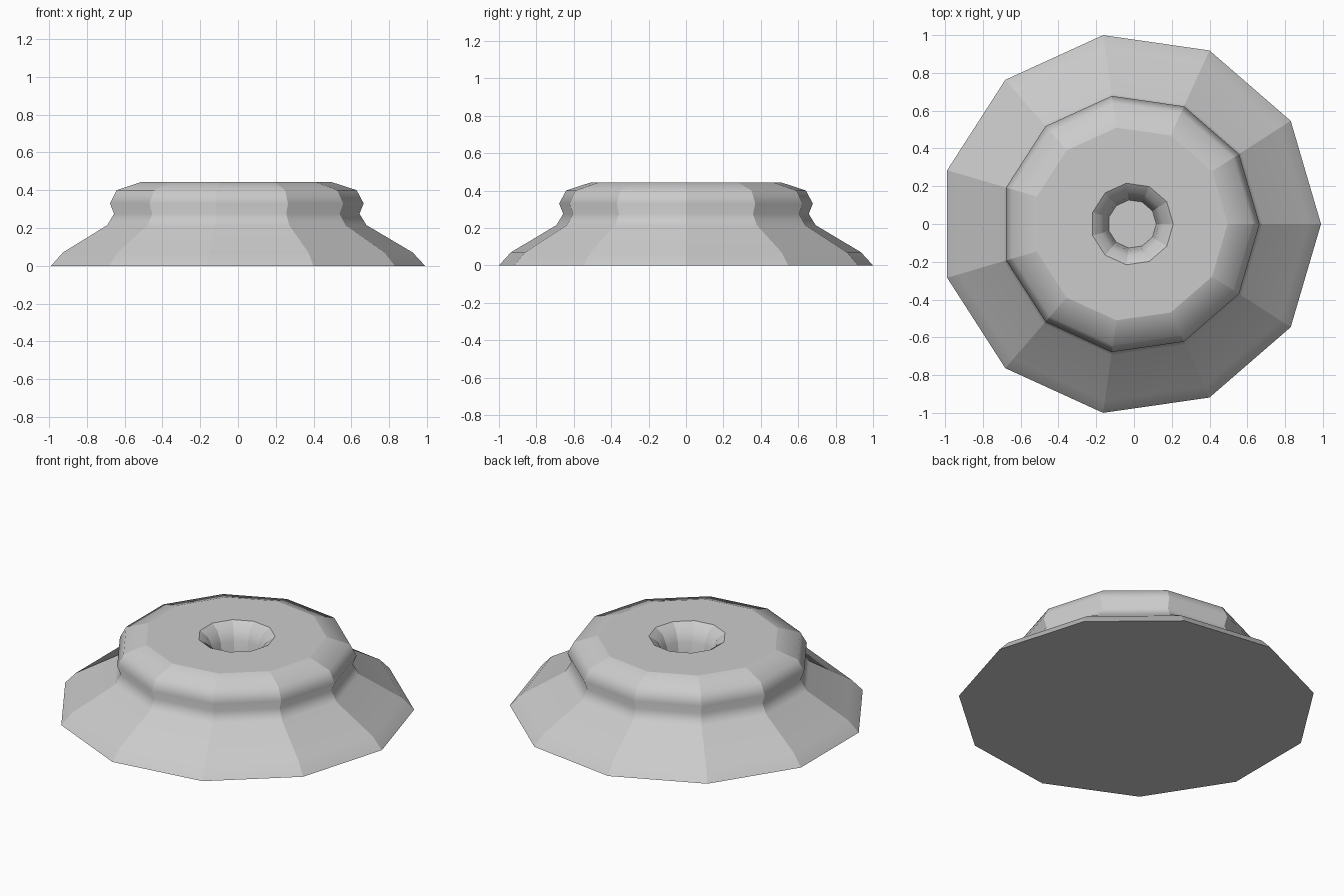
import bpy, bmesh
from math import cos, sin, tau

if "Cube" in bpy.data.objects:
    bpy.data.objects.remove(bpy.data.objects["Cube"])

SIDES = 11

# (radius, height, centre x) from the base rim up, over the top and into the socket
PROFILE = [
    (1.01, 0.0, -0.02), (0.945, 0.07, -0.02), (0.70, 0.215, -0.02),
    (0.663, 0.275, -0.02), (0.685, 0.33, -0.02), (0.648, 0.40, -0.02),
    (0.515, 0.443, -0.02),
    (0.218, 0.443, -0.01), (0.17, 0.41, -0.01), (0.142, 0.345, -0.01),
    (0.128, 0.26, -0.01),
]
SHARP_RINGS = {0, 6, 7, 10}


def ring(bm, r, z, cx):
    return [bm.verts.new((cx + r * cos(tau * i / SIDES), r * sin(tau * i / SIDES), z))
            for i in range(SIDES)]


# Lathed pedestal with crisp facets and soft mouldings
bm = bmesh.new()
rings = [ring(bm, *p) for p in PROFILE]
for a, b in zip(rings, rings[1:]):
    for i in range(SIDES):
        j = (i + 1) % SIDES
        bm.faces.new((a[i], a[j], b[j], b[i]))

# Underside and socket floor
bm.faces.new(rings[0][::-1])
bm.faces.new(rings[-1])

for f in bm.faces:
    f.smooth = True
for e in bm.edges:
    e.smooth = False
for k, loop in enumerate(rings):
    for i in range(SIDES):
        edge = bm.edges.get((loop[i], loop[(i + 1) % SIDES]))
        edge.smooth = k not in SHARP_RINGS

bmesh.ops.recalc_face_normals(bm, faces=bm.faces[:])
mesh = bpy.data.meshes.new("pedestal_base")
bm.to_mesh(mesh)
bm.free()
bpy.context.collection.objects.link(bpy.data.objects.new("pedestal_base", mesh))
